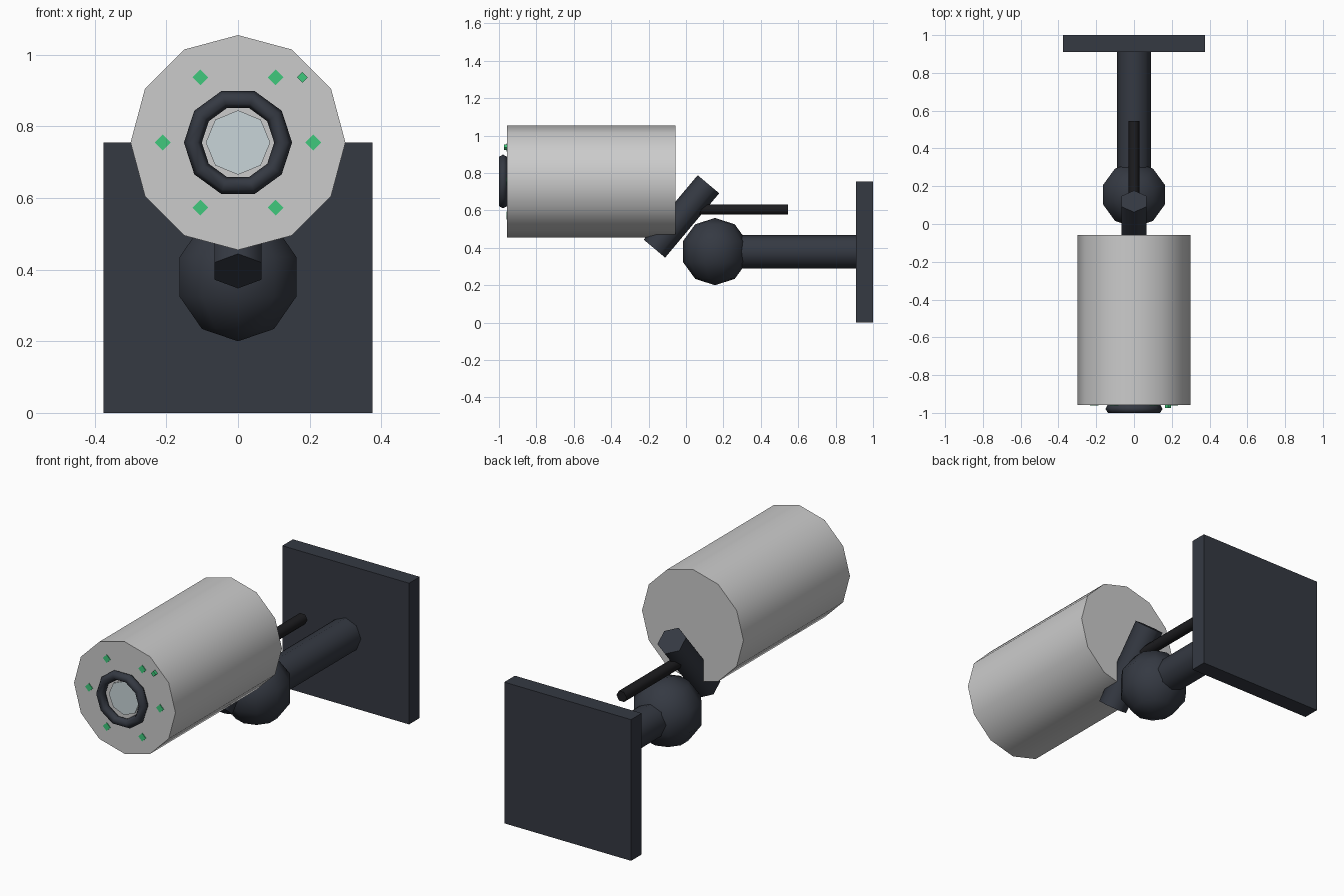
import bpy, bmesh, math
from mathutils import Matrix, Vector

if "Cube" in bpy.data.objects:
    bpy.data.objects.remove(bpy.data.objects["Cube"])


def material(name, rgb):
    m = bpy.data.materials.new(name)
    m.diffuse_color = (*rgb, 1)
    m.use_nodes = True
    m.node_tree.nodes["Principled BSDF"].inputs["Base Color"].default_value = m.diffuse_color
    return m


DARK = material("dark_metal", (0.035, 0.041, 0.055))
BLACK = material("black_rubber", (0.012, 0.012, 0.014))
GREEN = material("green_light", (0.05, 0.58, 0.2))
GLASS = material("lens_glass", (0.58, 0.66, 0.69))


def finish(name, bm, mat=None, smooth=True):
    bmesh.ops.recalc_face_normals(bm, faces=bm.faces)
    me = bpy.data.meshes.new(name)
    bm.to_mesh(me)
    bm.free()
    ob = bpy.data.objects.new(name, me)
    bpy.context.collection.objects.link(ob)
    if mat:
        me.materials.append(mat)
    if smooth:
        bpy.ops.object.select_all(action='DESELECT')
        ob.select_set(True)
        bpy.context.view_layer.objects.active = ob
        bpy.ops.object.shade_smooth_by_angle(angle=math.radians(65))
    return ob


def rod(name, a, b, r, sides, mat=None, phase=0.0, smooth=True):
    """Prism from a to b in the x = 0 style planes; phase 0 puts a corner on +x."""
    a, b = Vector(a), Vector(b)
    d = (b - a).normalized()
    u = Vector((1, 0, 0))
    v = d.cross(u)
    bm = bmesh.new()
    ends = []
    for p in (a, b):
        angles = [phase + math.tau * i / sides for i in range(sides)]
        ends.append([bm.verts.new(p + r * (u * math.cos(t) + v * math.sin(t))) for t in angles])
        bm.faces.new(ends[-1])
    for i in range(sides):
        j = (i + 1) % sides
        bm.faces.new((ends[0][i], ends[0][j], ends[1][j], ends[1][i]))
    return finish(name, bm, mat, smooth)


CZ = 0.755       # height of the camera axis
FRONT = -0.957   # front face of the housing

# Wall plate
bm = bmesh.new()
bmesh.ops.create_cube(bm, size=1, matrix=Matrix.Translation((0, 0.955, 0.3775))
                      @ Matrix.Diagonal((0.75, 0.09, 0.755, 1)))
finish("wall_plate", bm, DARK, smooth=False)

# Arm, ball joint and tilted neck
rod("arm", (0, 0.15, 0.38), (0, 0.915, 0.38), 0.09, 8, DARK)
bm = bmesh.new()
bmesh.ops.create_uvsphere(bm, u_segments=10, v_segments=5, radius=0.18,
                          matrix=Matrix.Translation((0, 0.155, 0.38)))
finish("ball_joint", bm, DARK)
rod("neck", (0, -0.169, 0.396), (0, 0.12, 0.74), 0.075, 6, DARK, phase=math.pi / 6)

# Cable at the back
rod("cable", (0, -0.06, 0.605), (0, 0.545, 0.605), 0.03, 6, BLACK)

# Housing
rod("camera_housing", (0, FRONT, CZ), (0, -0.057, CZ), 0.3, 12)

# Lens ring
bm = bmesh.new()
major, minor, n, k = 0.126, 0.025, 10, 6
grid = []
for i in range(n):
    t = math.tau * i / n
    row = []
    for j in range(k):
        s = math.tau * j / k
        rr = major + minor * math.cos(s)
        row.append(bm.verts.new((rr * math.cos(t), -0.9783 + minor * math.sin(s),
                                 CZ + rr * math.sin(t))))
    grid.append(row)
for i in range(n):
    for j in range(k):
        i2, j2 = (i + 1) % n, (j + 1) % k
        bm.faces.new((grid[i][j], grid[i2][j], grid[i2][j2], grid[i][j2]))
finish("lens_ring", bm, DARK)

# Lens glass
rod("lens_glass", (0, FRONT - 0.006, CZ), (0, FRONT + 0.01, CZ), 0.09, 8, GLASS)

# Ring of infrared lights and the small status light
for i in range(6):
    t = math.tau * i / 6
    x, z = 0.21 * math.cos(t), CZ + 0.21 * math.sin(t)
    rod(f"infrared_light_{i + 1}", (x, FRONT - 0.004, z), (x, FRONT + 0.01, z),
        0.022, 4, GREEN, smooth=False)
rod("status_light", (0.18, -0.973, 0.937), (0.18, -0.95, 0.937), 0.015, 4, GREEN, smooth=False)
